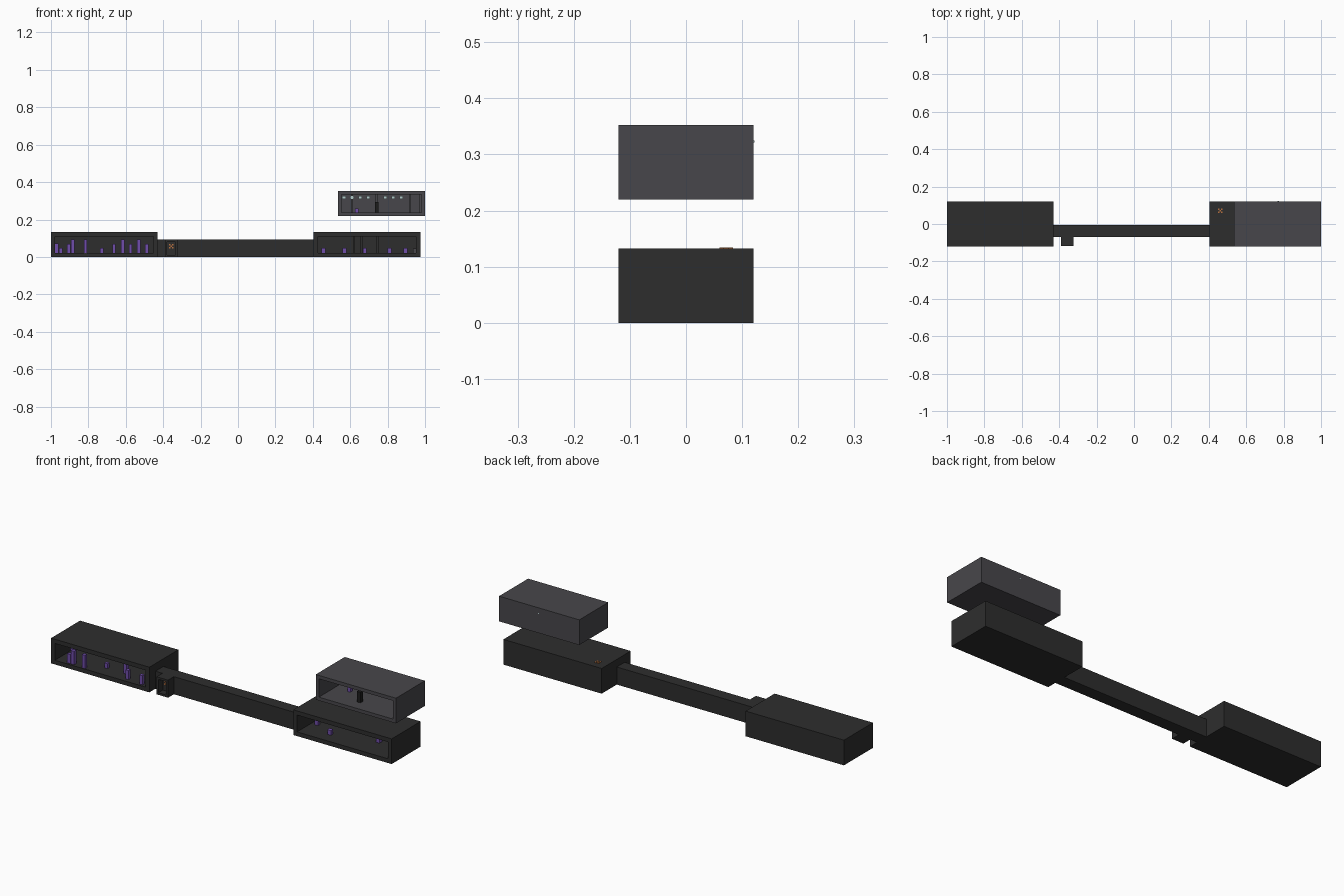
import bpy, bmesh
from mathutils import Vector

cube = bpy.data.objects.get("Cube")
if cube:
    bpy.data.objects.remove(cube, do_unlink=True)


def material(name, rgb):
    m = bpy.data.materials.new(name)
    m.use_nodes = True
    m.diffuse_color = (*rgb, 1)
    bsdf = m.node_tree.nodes["Principled BSDF"]
    bsdf.inputs["Base Color"].default_value = (*rgb, 1)
    bsdf.inputs["Roughness"].default_value = 0.9
    return m


CHARCOAL = material("charcoal", (0.027, 0.027, 0.027))
SLATE = material("slate grey", (0.064, 0.062, 0.07))
PURPLE = material("purple", (0.16, 0.075, 0.4))
PALE = material("pale cyan", (0.45, 0.6, 0.6))
ORANGE = material("orange", (0.5, 0.17, 0.05))
BLACK = material("near black", (0.012, 0.012, 0.012))


def box(name, mat, x, y, z, wall=0):
    """Box spanning three (low, high) ranges; a wall thickness hollows it from the front."""
    bm = bmesh.new()
    bmesh.ops.create_cube(bm, size=1)
    for v in bm.verts:
        v.co = Vector([(lo + hi) / 2 + c * (hi - lo) for c, (lo, hi) in zip(v.co, (x, y, z))])
    if wall:
        bm.normal_update()
        front = [f for f in bm.faces if f.normal.y < -0.9]
        bmesh.ops.inset_region(bm, faces=front, thickness=wall, use_even_offset=True)
        extruded = bmesh.ops.extrude_discrete_faces(bm, faces=front)["faces"]
        verts = list({v for f in extruded for v in f.verts})
        bmesh.ops.translate(bm, verts=verts, vec=(0, y[1] - y[0] - wall, 0))
    mesh = bpy.data.meshes.new(name)
    bm.to_mesh(mesh)
    bm.free()
    mesh.materials.append(mat)
    ob = bpy.data.objects.new(name, mesh)
    bpy.context.collection.objects.link(ob)
    return ob


def standing(name, mat, x, y, floor, height, width=0.02):
    """Small upright block resting on a floor."""
    h = width / 2
    return box(name, mat, (x - h, x + h), (y - h, y + h), (floor, floor + height))


# Rooms, all open at the front
DEPTH = (-0.12, 0.12)
box("west_room", CHARCOAL, (-1, -0.43), DEPTH, (0, 0.132), 0.022)
box("east_room", CHARCOAL, (0.405, 0.975), DEPTH, (0, 0.132), 0.022)
box("upper_room", SLATE, (0.535, 1), DEPTH, (0.22, 0.352), 0.018)

# Corridor and its small alcove
box("corridor", CHARCOAL, (-0.43, 0.405), (-0.07, -0.005), (0, 0.092))
box("alcove", CHARCOAL, (-0.39, -0.323), (-0.118, -0.07), (0, 0.092), 0.011)

# Purple blocks in the west room: position, depth, height
WEST = [(-0.97, 0.02, 0.05), (-0.947, 0.05, 0.027), (-0.905, -0.1, 0.048),
        (-0.883, -0.1, 0.07), (-0.815, -0.107, 0.07), (-0.728, -0.045, 0.025),
        (-0.663, 0.06, 0.048), (-0.617, -0.045, 0.07), (-0.575, -0.09, 0.048),
        (-0.53, 0.05, 0.07), (-0.487, -0.1, 0.048)]
for i, (x, y, h) in enumerate(WEST):
    standing(f"west_block_{i + 1}", PURPLE, x, y, 0.022, h, 0.018)

# Low purple blocks in the east room
EAST = [(0.457, 0.004), (0.57, -0.05), (0.677, 0.07), (0.81, 0.01), (0.895, 0.07)]
for i, (x, y) in enumerate(EAST):
    standing(f"east_block_{i + 1}", PURPLE, x, y, 0.022, 0.025)
standing("east_dark_block", SLATE, 0.943, 0.07, 0.022, 0.022, 0.016)

# Shallow pilasters on the east and upper back walls
for i, x in enumerate((0.62, 0.66, 0.745)):
    box(f"east_pilaster_{i + 1}", CHARCOAL, (x - 0.005, x + 0.005), (0.085, 0.1), (0.02, 0.112))
for i, x in enumerate((0.61, 0.74, 0.92, 0.975)):
    box(f"upper_pilaster_{i + 1}", SLATE, (x - 0.005, x + 0.005), (0.09, 0.104), (0.236, 0.336))

# Upper room contents
standing("upper_block", PURPLE, 0.635, 0.02, 0.238, 0.022, 0.018)
standing("upper_dark_post", BLACK, 0.742, -0.05, 0.238, 0.055)
for i, x in enumerate((0.567, 0.61, 0.653, 0.697, 0.787, 0.83, 0.873)):
    box(f"wall_lamp_{i + 1}", PALE, (x - 0.01, x + 0.01), (0.085, 0.103), (0.31, 0.327))
box("lamp_fixing", PALE, (0.768, 0.774), (0.119, 0.122), (0.321, 0.325))

# Orange dotted markers: one on the east roof, one inside the alcove
for i, (dx, dz) in enumerate(((0, 0), (1, 1), (1, -1), (-1, 1), (-1, -1))):
    s, r = 0.008, 0.004
    x, y = 0.46 + dx * s, 0.072 + dz * s
    box(f"roof_marker_{i + 1}", ORANGE, (x - r, x + r), (y - r, y + r), (0.131, 0.134))
    x, z = -0.356 + dx * s, 0.056 + dz * s
    box(f"alcove_marker_{i + 1}", ORANGE, (x - r, x + r), (-0.086, -0.08), (z - r, z + r))
